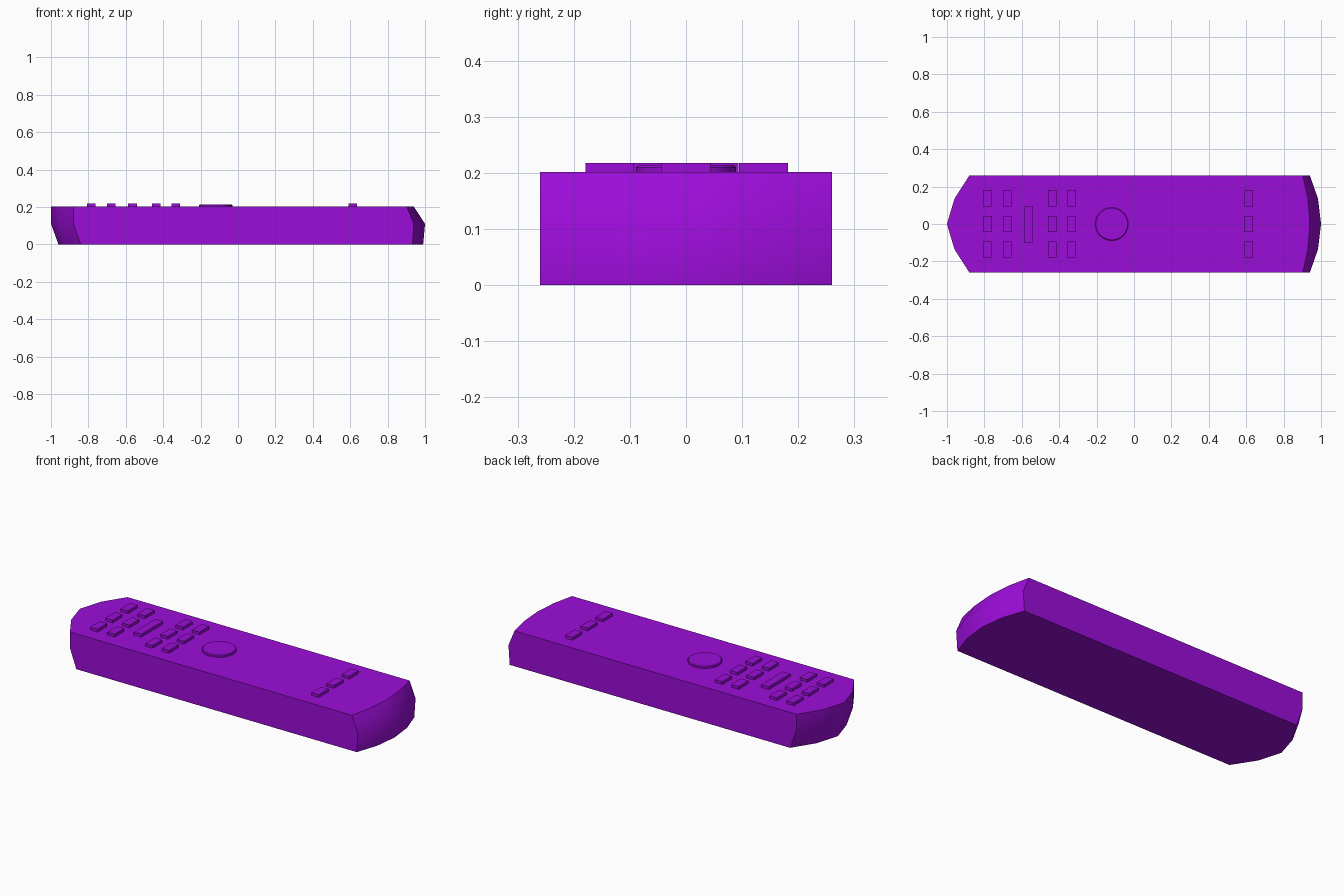
import bpy, bmesh, math

if "Cube" in bpy.data.objects:
    bpy.data.objects.remove(bpy.data.objects["Cube"])

purple = bpy.data.materials.new("purple plastic")
purple.use_nodes = True
purple.diffuse_color = (0.33, 0.004, 0.69, 1)
purple.node_tree.nodes["Principled BSDF"].inputs["Base Color"].default_value = purple.diffuse_color


def finish(name, bm, angle):
    """Turn a bmesh into a purple object with smooth shading below the angle."""
    bmesh.ops.recalc_face_normals(bm, faces=bm.faces)
    mesh = bpy.data.meshes.new(name)
    bm.to_mesh(mesh)
    bm.free()
    mesh.materials.append(purple)
    obj = bpy.data.objects.new(name, mesh)
    bpy.context.collection.objects.link(obj)
    bpy.ops.object.select_all(action='DESELECT')
    obj.select_set(True)
    bpy.context.view_layer.objects.active = obj
    bpy.ops.object.shade_smooth_by_angle(angle=math.radians(angle))
    return obj


# Body: stacked outlines, with a pointed left end and a bowed right end
TOP = 0.202
widths = [-0.26, -0.135, 0, 0.135, 0.26]
pointed = [0.12, 0.04, 0, 0.04, 0.12]
bowed = [1, 0.27, 0, 0.27, 1]
levels = [  # height, left tip, right tip, right bow depth
    (0, -0.96, 0.99, 0.058),
    (0.11, -1.0, 1.0, 0.06),
    (TOP, -1.0, 0.94, 0.038),
]
bm = bmesh.new()
rings = []
for z, left, right, bow in levels:
    outline = [(right - bow * b, y, z) for y, b in zip(widths, bowed)]
    outline += [(left + p, y, z) for y, p in zip(reversed(widths), pointed)]
    rings.append([bm.verts.new(co) for co in outline])
for low, high in zip(rings, rings[1:]):
    for i in range(len(low)):
        j = (i + 1) % len(low)
        bm.faces.new((low[i], low[j], high[j], high[i]))
bm.faces.new(rings[0])
bm.faces.new(rings[-1])
finish("body", bm, 45)


def button(name, x, y, width, depth):
    bm = bmesh.new()
    bmesh.ops.create_cube(bm, size=1)
    bmesh.ops.scale(bm, vec=(width, depth, 0.028), verts=bm.verts)
    bmesh.ops.translate(bm, vec=(x, y, TOP + 0.002), verts=bm.verts)
    finish(name, bm, 30)


# Rows of three small keys
for row, x in enumerate((-0.785, -0.678, -0.437, -0.333, 0.613), 1):
    for side, y in (("right", -0.136), ("middle", 0), ("left", 0.138)):
        button(f"key_row_{row}_{side}", x, y, 0.046, 0.087)

# Long key between the rows
button("long_key", -0.565, -0.003, 0.048, 0.194)

# Round pad with a slightly rounded rim
bm = bmesh.new()
bmesh.ops.create_cone(bm, cap_ends=True, segments=24, radius1=0.089, radius2=0.089, depth=0.024)
bmesh.ops.translate(bm, vec=(-0.119, 0, TOP), verts=bm.verts)
rim = [e for e in bm.edges if all(v.co.z > TOP for v in e.verts)]
bmesh.ops.bevel(bm, geom=rim, offset=0.004, segments=1, affect='EDGES')
finish("round_pad", bm, 30)
